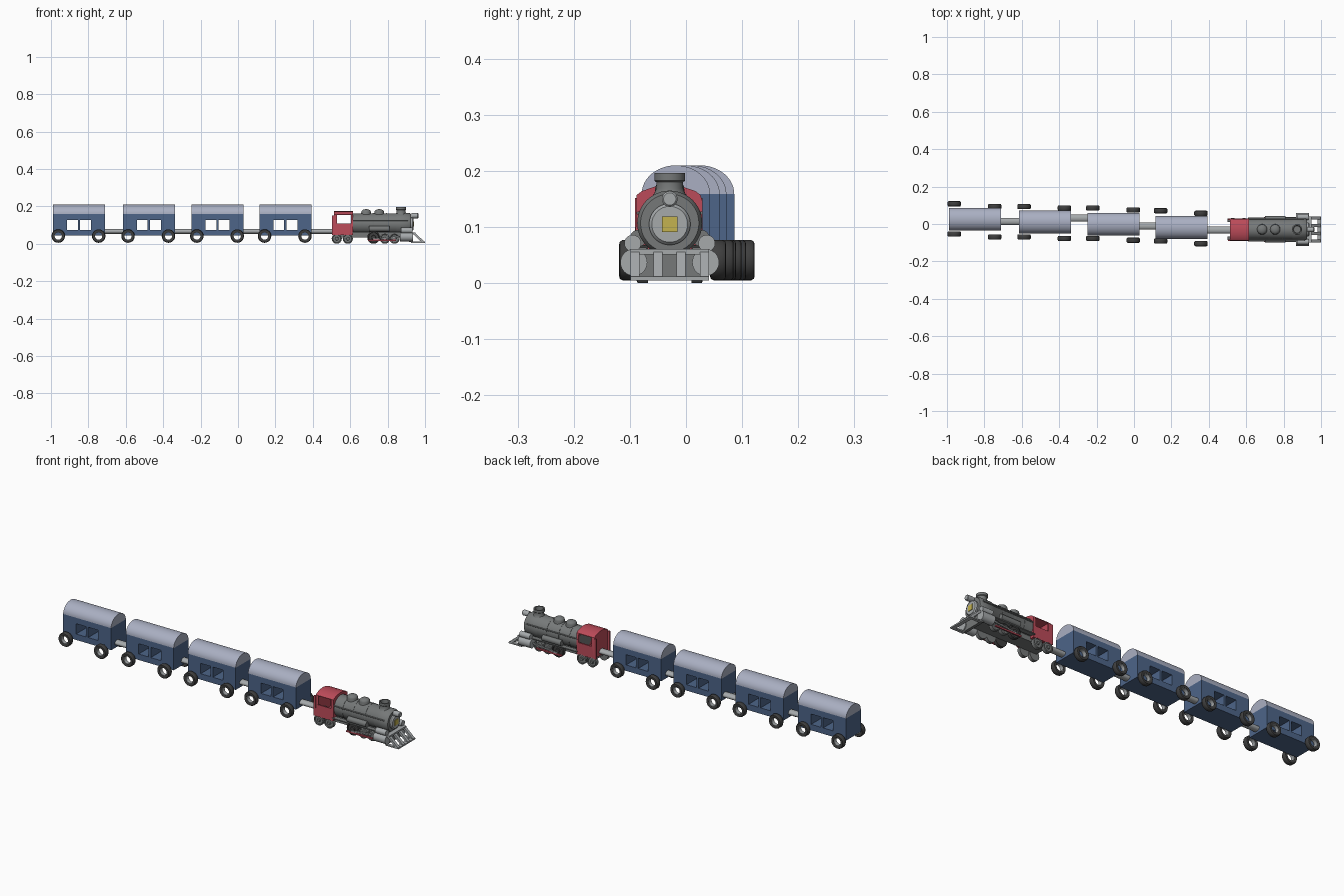
import bpy, bmesh, math
from mathutils import Vector, Matrix

if "Cube" in bpy.data.objects:
    bpy.data.objects.remove(bpy.data.objects["Cube"])

def material(name, rgb):
    m = bpy.data.materials.new(name)
    m.diffuse_color = (*rgb, 1)
    m.use_nodes = True
    m.node_tree.nodes["Principled BSDF"].inputs["Base Color"].default_value = m.diffuse_color
    return m

BLUE = material("coach_blue", (0.075, 0.13, 0.25))
ROOF = material("roof_grey", (0.40, 0.43, 0.54))
RED = material("cab_red", (0.50, 0.07, 0.10))
TYRE = material("tyre_dark", (0.05, 0.05, 0.05))
STEEL = material("boiler_grey", (0.18, 0.19, 0.19))
LIGHT = material("light_steel", (0.38, 0.40, 0.41))
YELLOW = material("plate_yellow", (0.55, 0.45, 0.08))

def finish(name, bm, mat, smooth=True):
    bmesh.ops.recalc_face_normals(bm, faces=bm.faces)
    me = bpy.data.meshes.new(name)
    bm.to_mesh(me)
    bm.free()
    ob = bpy.data.objects.new(name, me)
    bpy.context.collection.objects.link(ob)
    if mat:
        me.materials.append(mat)
    bpy.ops.object.select_all(action='DESELECT')
    ob.select_set(True)
    bpy.context.view_layer.objects.active = ob
    if smooth:
        bpy.ops.object.shade_smooth_by_angle(angle=math.radians(35))
    return ob

def box(name, lo, hi, mat):
    bm = bmesh.new()
    bmesh.ops.create_cube(bm, size=1)
    for v in bm.verts:
        v.co = Vector([(a + b) / 2 + c * (b - a) for a, b, c in zip(lo, hi, v.co)])
    return finish(name, bm, mat, False)

def lathe(name, profile, pos, axis, mat, closed=False, n=32, scale=(1, 1, 1)):
    """Spin (radius, distance) points round the axis; closed joins the profile ends."""
    bm = bmesh.new()
    rings = [[bm.verts.new((r * math.cos(2 * math.pi * i / n), r * math.sin(2 * math.pi * i / n), t))
              for i in range(n)] for r, t in profile]
    pairs = list(zip(rings, rings[1:]))
    if closed:
        pairs.append((rings[-1], rings[0]))
    else:
        bm.faces.new(rings[0])
        bm.faces.new(rings[-1])
    for a, b in pairs:
        for i in range(n):
            j = (i + 1) % n
            bm.faces.new((a[i], a[j], b[j], b[i]))
    rot = Vector((0, 0, 1)).rotation_difference(Vector(axis)).to_matrix().to_4x4()
    bm.transform(Matrix.Translation(pos) @ Matrix.Diagonal((*scale, 1)) @ rot)
    return finish(name, bm, mat)

def rod_x(name, x0, x1, y, z, r, mat, scale=(1, 1, 1)):
    return lathe(name, [(r, 0), (r, x1 - x0)], (x0, y, z), (1, 0, 0), mat, scale=scale)

def prism(name, pts, axis, a, b, mat):
    """Extrude a yz outline along x, or an xz outline along y."""
    bm = bmesh.new()
    place = (lambda p, t: (t, *p)) if axis == 'x' else (lambda p, t: (p[0], t, p[1]))
    f = bm.faces.new([bm.verts.new(place(p, a)) for p in pts])
    new = bmesh.ops.extrude_face_region(bm, geom=[f])['geom']
    d = Vector(place((0, 0), b - a))
    bmesh.ops.translate(bm, verts=[v for v in new if isinstance(v, bmesh.types.BMVert)], vec=d)
    return finish(name, bm, mat)

def cut(ob, lo, hi):
    c = box("cutter", lo, hi, None)
    c.hide_render = True
    bpy.context.view_layer.objects.active = ob
    m = ob.modifiers.new("opening", 'BOOLEAN')
    m.operation, m.object, m.solver = 'DIFFERENCE', c, 'EXACT'
    bpy.ops.object.modifier_apply(modifier=m.name)
    bpy.data.objects.remove(c)

# Coaches: blue box, arched roof, see-through windows and four ring wheels
TYRE_SECTION = [(0.021, -0.011), (0.029, -0.014), (0.033, -0.013), (0.036, -0.008),
                (0.036, 0.008), (0.033, 0.013), (0.029, 0.014), (0.021, 0.011)]
RIM_SECTION = [(0.019, -0.010), (0.022, -0.010), (0.022, 0.010), (0.019, 0.010)]
coaches = [(-0.85, 0.025, 0.027, 0.012), (-0.477, 0.011, 0.012, 0.004),
           (-0.109, -0.001, 0.004, -0.006), (0.253, -0.018, -0.010, -0.024)]
for k, (cx, cy, rear_y, front_y) in enumerate(coaches, 1):
    body = box(f"coach_{k}_body", (cx - .139, cy - .061, .046), (cx + .139, cy + .061, .162), BLUE)
    for s in (-1, 1):
        cut(body, (cx + s * .035 - .029, cy - .1, .077), (cx + s * .035 + .029, cy + .1, .131))
    arch = [(cy + .061 * math.cos(math.pi * i / 24), .162 + .051 * math.sin(math.pi * i / 24))
            for i in range(25)]
    prism(f"coach_{k}_roof", arch, 'x', cx - .139, cx + .139, ROOF)
    for end, dx, ay in (("rear", -.111, rear_y), ("front", .105, front_y)):
        for side, s in (("left", 1), ("right", -1)):
            p = (cx + dx, ay + s * .081, .044)
            lathe(f"coach_{k}_{end}_{side}_tyre", TYRE_SECTION, p, (0, 1, 0), TYRE, True)
            lathe(f"coach_{k}_{end}_{side}_rim", RIM_SECTION, p, (0, 1, 0), LIGHT, True)

# Couplings: flattened rods between the vehicles
for k, (x0, x1, y) in enumerate([(-.72, -.61, .014), (-.345, -.24, .031),
                                 (.02, .12, -.011), (.385, .53, -.032)], 1):
    rod_x(f"coupling_{k}", x0, x1, y, .069, .013, LIGHT, (1, 1.45, 1))

# Locomotive boiler, smokebox front and a plain plate
Y = -0.029
lathe("boiler", [(.055, 0), (.055, .24), (.058, .245), (.058, .31), (.052, .32)],
      (.605, Y, .110), (1, 0, 0), STEEL, n=48)
for k, x in enumerate((.66, .72, .79), 1):
    rod_x(f"boiler_band_{k}", x, x + .006, Y, .110, .0565, STEEL)
lathe("smokebox_door", [(.037, 0), (.037, .010), (.032, .016)], (.922, Y, .108), (1, 0, 0), LIGHT)
box("front_plate", (.935, Y - .014, .094), (.941, Y + .014, .122), YELLOW)
lathe("headlight", [(.013, 0), (.014, .004), (.014, .034), (.011, .037)],
      (.927, Y, .153), (1, 0, 0), LIGHT)

# Chimney (hollow top) and two domes
lathe("chimney", [(.036, 0), (.027, .012), (.024, .02), (.024, .031), (.0275, .034),
                  (.0275, .047), (.021, .047), (.019, .02)], (.872, Y, .152), (0, 0, 1), STEEL)
for k, x in enumerate((.685, .755), 1):
    dome = [(.028, 0), (.026, .012)] + [(.026 * math.cos(a), .014 + .016 * math.sin(a))
            for a in (.2, .45, .7, .95, 1.2, 1.45)]
    lathe(f"dome_{k}", dome, (x, Y, .158), (0, 0, 1), STEEL)

# Cab: hollow rounded shell with large side windows
CY = -0.031
outline = [(-.060, .05), (.060, .05), (.060, .150), (.057, .160), (.048, .167), (.025, .175),
           (0, .178), (-.025, .175), (-.048, .167), (-.057, .160)]
cab = prism("cab", [(CY + y, z) for y, z in outline], 'x', .513, .616, RED)
cut(cab, (.522, CY - .052, .062), (.606, CY + .052, .160))
cut(cab, (.528, CY - .09, .112), (.603, CY + .09, .157))
for s in (-1, 1):
    box("cab_rear_post", (.503, CY + s * .056 - .004, .05), (.514, CY + s * .056 + .004, .155), RED)

# Running frame
box("main_frame", (.52, Y - .036, .036), (.93, Y + .036, .062), STEEL)

# Locomotive wheels, rods, cylinders and side tanks, mirrored across the centre line
for side, s in (("left", 1), ("right", -1)):
    wheels = [(.528, .027), (.587, .027), (.725, .034), (.785, .027), (.837, .027)]
    for k, (x, r) in enumerate(wheels, 1):
        lathe(f"engine_wheel_{k}_{side}",
              [(r, -.010), (r, .008), (r * .82, .010), (r * .76, .005), (r * .35, .005), (r * .3, .011)],
              (x, Y + s * .049, r + .003), (0, s, 0), TYRE if 2 < k < 4 else STEEL)
    y = Y + s * .064
    box(f"side_rod_{side}", (.695, y - .003, .017), (.845, y + .003, .025), RED)
    prism(f"drive_rod_{side}", [(.72, .030), (.725, .024), (.87, .039), (.87, .046)], 'y',
          y - .003, y + .003, LIGHT)
    box(f"running_board_{side}", (.61, Y + s * .053 - .012, .062), (.90, Y + s * .053 + .012, .067), STEEL)
    rod_x(f"cylinder_{side}", .865, .935, Y + s * .064, .040, .024, LIGHT)
    rod_x(f"valve_chest_{side}", .872, .932, Y + s * .066, .074, .015, LIGHT)
    rod_x(f"side_tank_{side}", .70, .81, Y + s * .056, .083, .015, STEEL)
    rod_x(f"handrail_{side}", .61, .91, Y + s * .056, .128, .003, STEEL)

# Cowcatcher: sloping open frame of four ribs with top and bottom bars
for k, d in enumerate((-.062, -.0205, .0205, .062), 1):
    prism(f"cowcatcher_rib_{k}", [(.930, .060), (.942, .064), (1.0, .012), (.985, .009)], 'y',
          Y + d - .008, Y + d + .008, LIGHT)
box("cowcatcher_top_bar", (.925, Y - .070, .054), (.948, Y + .070, .064), LIGHT)
box("cowcatcher_bottom_bar", (.980, Y - .070, .008), (1.0, Y + .070, .015), LIGHT)
for s in (-1, 1):
    box("cowcatcher_base_rail", (.925, Y + s * .062 - .008, .008), (.99, Y + s * .062 + .008, .014), LIGHT)
box("buffer_beam", (.915, Y - .066, .012), (.930, Y + .066, .062), STEEL)

# Stand the model exactly on the ground
low = min((o.matrix_world @ v.co).z for o in bpy.data.objects for v in o.data.vertices)
for o in bpy.data.objects:
    o.location.z -= low
